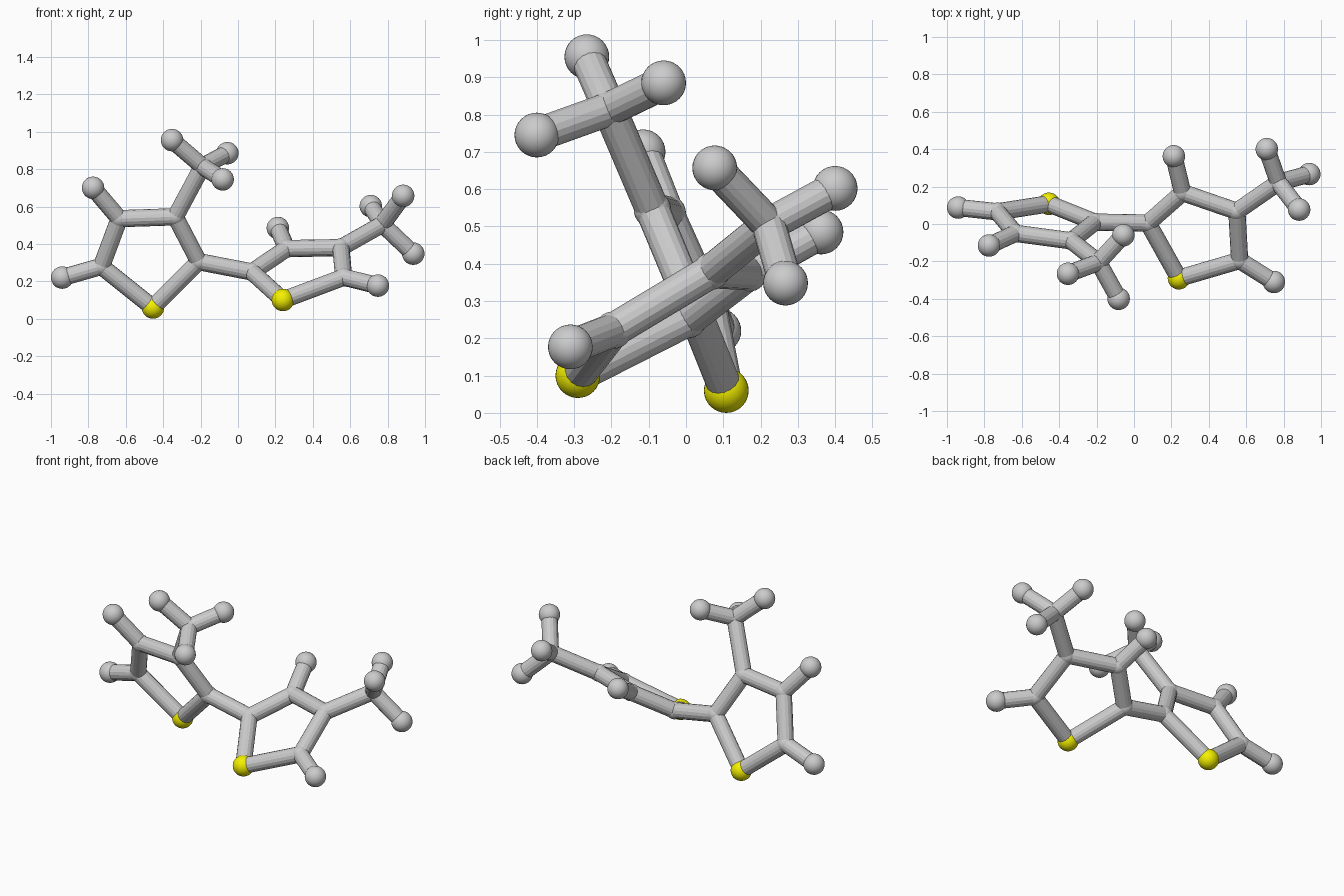
import bpy
from mathutils import Vector

if "Cube" in bpy.data.objects:
    bpy.data.objects.remove(bpy.data.objects["Cube"])

BALL, JOINT, ROD = 0.06, 0.05, 0.046

# atom centres of the two five-sided rings with their side groups
ring_a = {
    "sulfur": (-.455, .108, .06), "c2": (-.21, .01, .305), "c3": (-.335, -.09, .545),
    "c4": (-.635, -.05, .535), "c5": (-.73, .065, .28),
    "h5": (-.94, .088, .22), "h4": (-.775, -.115, .70), "methyl": (-.19, -.205, .815),
    "m1": (-.353, -.266, .955), "m2": (-.057, -.06, .885), "m3": (-.082, -.4, .745)}
ring_b = {
    "sulfur": (.24, -.29, .1), "c2": (.075, .005, .25), "c3": (.26, .168, .375),
    "c4": (.55, .068, .38), "c5": (.565, -.195, .222),
    "h5": (.748, -.31, .177), "h3": (.213, .362, .485), "methyl": (.772, .222, .505),
    "m1": (.71, .4, .602), "m2": (.883, .077, .657), "m3": (.937, .267, .348)}
core = [("sulfur", "c2"), ("c2", "c3"), ("c3", "c4"), ("c4", "c5"), ("c5", "sulfur"),
        ("c5", "h5"), ("methyl", "m1"), ("methyl", "m2"), ("methyl", "m3")]
bonds_a = core + [("c4", "h4"), ("c3", "methyl")]
bonds_b = core + [("c3", "h3"), ("c4", "methyl")]

yellow = bpy.data.materials.new("yellow")
yellow.diffuse_color = (0.9, 0.87, 0.0, 1)
yellow.use_nodes = True
yellow.node_tree.nodes["Principled BSDF"].inputs["Base Color"].default_value = yellow.diffuse_color


def ball(name, pos, radius):
    bpy.ops.mesh.primitive_uv_sphere_add(segments=32, ring_count=16, radius=radius, location=pos)
    ob = bpy.context.object
    ob.name = name
    bpy.ops.object.shade_smooth()
    return ob


def rod(name, a, b):
    a, b = Vector(a), Vector(b)
    bpy.ops.mesh.primitive_cylinder_add(vertices=16, radius=ROD, depth=(b - a).length,
                                        location=(a + b) / 2)
    ob = bpy.context.object
    ob.name = name
    ob.rotation_euler = (b - a).to_track_quat('Z', 'Y').to_euler()


# balls and rods of each ring
for side, atoms, bonds in (("left", ring_a, bonds_a), ("right", ring_b, bonds_b)):
    for key, pos in atoms.items():
        carbon = key[0] == "c" or key == "methyl"
        ob = ball(f"{side}_ball_{key}", pos, JOINT if carbon else BALL)
        if key == "sulfur":
            ob.data.materials.append(yellow)
    for a, b in bonds:
        rod(f"{side}_rod_{a}_{b}", atoms[a], atoms[b])

# rod joining the two rings
rod("bridge_rod", ring_a["c2"], ring_b["c2"])
